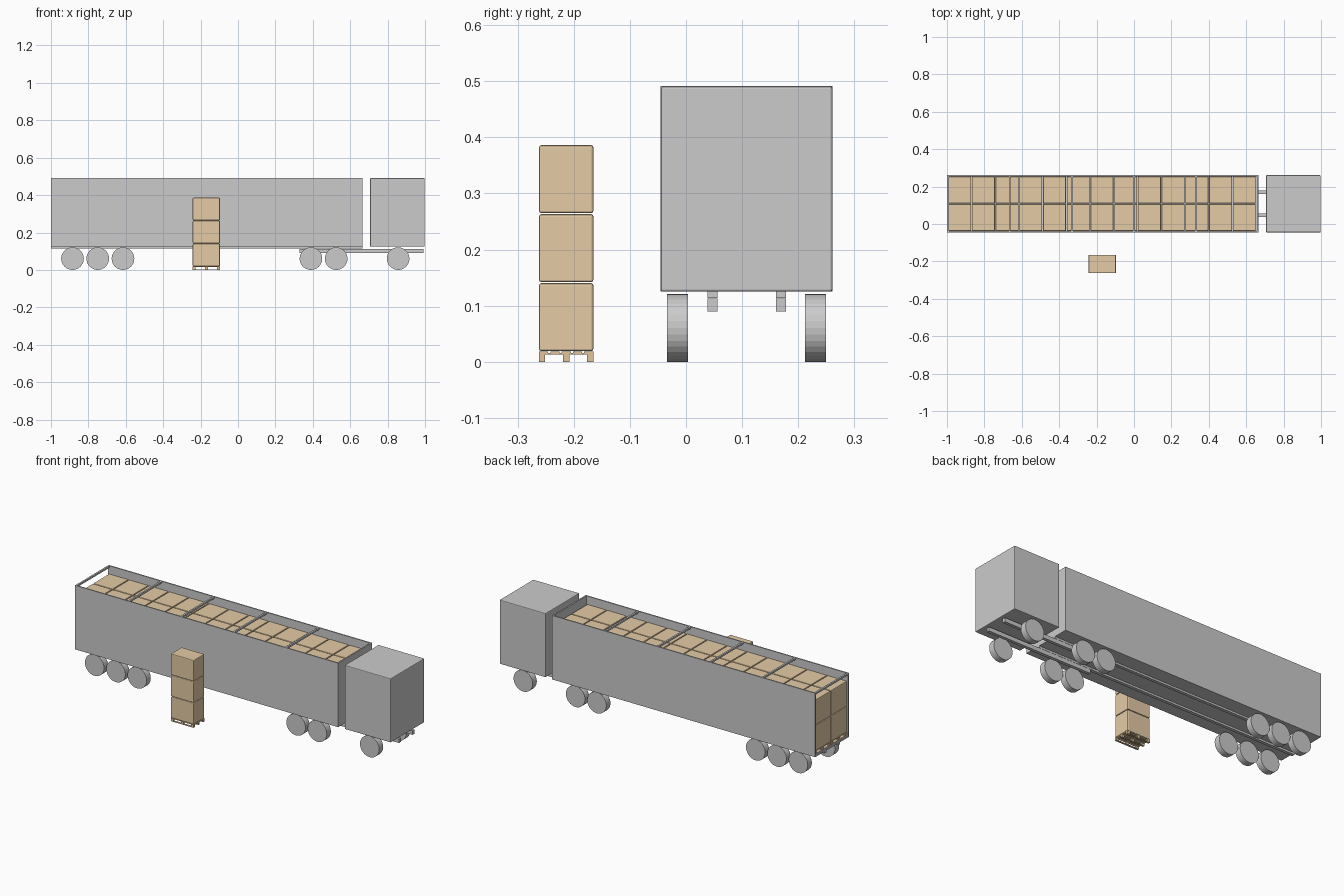
import bpy, bmesh, math
from mathutils import Matrix, Vector

if "Cube" in bpy.data.objects:
    bpy.data.objects.remove(bpy.data.objects["Cube"])

YC = 0.108            # centre line of the truck
card = bpy.data.materials.new("cardboard")
card.diffuse_color = (0.78, 0.6, 0.38, 1)
card.use_nodes = True
card.node_tree.nodes["Principled BSDF"].inputs["Base Color"].default_value = card.diffuse_color
wood = bpy.data.materials.new("wood")
wood.diffuse_color = (0.75, 0.56, 0.34, 1)
wood.use_nodes = True
wood.node_tree.nodes["Principled BSDF"].inputs["Base Color"].default_value = wood.diffuse_color


def boxes(name, bounds, mat=None, bevel=0.0, segs=2):
    """One object made of boxes, each given as (x0, x1, y0, y1, z0, z1)."""
    bm = bmesh.new()
    for x0, x1, y0, y1, z0, z1 in bounds:
        m = Matrix.Translation(((x0 + x1) / 2, (y0 + y1) / 2, (z0 + z1) / 2))
        m = m @ Matrix.Diagonal((x1 - x0, y1 - y0, z1 - z0, 1))
        bmesh.ops.create_cube(bm, size=1, matrix=m)
    if bevel:
        bmesh.ops.bevel(bm, geom=bm.edges[:], offset=bevel, segments=segs,
                        profile=0.5, affect='EDGES')
    me = bpy.data.meshes.new(name)
    bm.to_mesh(me)
    bm.free()
    ob = bpy.data.objects.new(name, me)
    bpy.context.collection.objects.link(ob)
    if mat:
        me.materials.append(mat)
    return ob


def spread(a, b, n, w):
    """n strips of width w evenly filling a..b"""
    return [(a + i * (b - a - w) / (n - 1), a + i * (b - a - w) / (n - 1) + w)
            for i in range(n)]


def pallet(name, x0, x1, y0, y1, z, along_x=True):
    """Nine-block pallet; top boards run along its long side."""
    parts = []
    u0, u1, v0, v1 = (x0, x1, y0, y1) if along_x else (y0, y1, x0, x1)

    def add(u, v, za, zb):
        b = (*u, *v) if along_x else (*v, *u)
        parts.append((*b, z + za, z + zb))
    for v in spread(v0, v1, 3, 0.011):
        add((u0, u1), v, 0, 0.003)                      # bottom boards
        for u in spread(u0, u1, 3, 0.016):
            add(u, v, 0.003, 0.013)                     # blocks
    for u in spread(u0, u1, 3, 0.016):
        add(u, (v0, v1), 0.013, 0.0155)                 # cross boards
    for v in spread(v0, v1, 5, (v1 - v0) * 0.17):
        add((u0, u1), v, 0.0155, 0.018)                 # top boards
    return boxes(name, parts, wood)


def stack(name, x0, x1, y0, y1, z, n, h, along_x):
    """Pallet with n cartons of height h on top"""
    pallet(name + "_pallet", x0, x1, y0, y1, z, along_x)
    boxes(name + "_cartons",
          [(x0, x1, y0, y1, z + 0.019 + i * h, z + 0.017 + (i + 1) * h)
           for i in range(n)], card, 0.004)


# cab
boxes("cab", [(0.706, 0.998, YC - 0.153, YC + 0.153, 0.125, 0.491)], None, 0.004)

# trailer body: floor, side walls, front wall
X0, X1, Y0, Y1, T = -1.0, 0.665, YC - 0.153, YC + 0.153, 0.007
boxes("trailer_floor", [(X0, X1, Y0 + T, Y1 - T, 0.125, 0.135)])
boxes("trailer_side_walls", [(X0, X1, Y0, Y0 + T, 0.125, 0.491),
                             (X0, X1, Y1 - T, Y1, 0.125, 0.491)])
boxes("trailer_front_wall", [(X1 - 0.008, X1, Y0 + T, Y1 - T, 0.135, 0.491)])

# open roof: cross bars, including the rear header
boxes("roof_bars", [(x - 0.005, x + 0.005, Y0 + T, Y1 - T, 0.481, 0.491)
                    for x in (-0.995, -0.664, -0.332, 0.0, 0.332)])

# chassis rails of trailer and tractor
rails = (YC - 0.061, YC + 0.061)
boxes("trailer_rails", [(X0, X1, y - 0.009, y + 0.009, 0.114, 0.125) for y in rails])
boxes("tractor_rails", [(0.33, 0.992, y - 0.009, y + 0.009, 0.09, 0.113) for y in rails])

# wheels
for i, x in enumerate((-0.885, -0.75, -0.615, 0.39, 0.525, 0.856)):
    for side, y in (("right", YC - 0.123), ("left", YC + 0.123)):
        bm = bmesh.new()
        m = Matrix.Translation((x, y, 0.0605)) @ Matrix.Rotation(math.pi / 2, 4, 'X')
        bmesh.ops.create_cone(bm, cap_ends=True, segments=32, radius1=0.0605,
                              radius2=0.0605, depth=0.037, matrix=m)
        me = bpy.data.meshes.new("wheel")
        bm.to_mesh(me)
        bm.free()
        bpy.context.collection.objects.link(
            bpy.data.objects.new(f"wheel_{i + 1}_{side}", me))

# load: thirteen rows of two pallets inside the trailer
for i in range(13):
    x = -0.993 + i * 0.1268
    for j, y in enumerate((YC - 0.145, YC + 0.002)):
        stack(f"load_{i + 1}_{j + 1}", x, x + 0.122, y, y + 0.143, 0.135, 2, 0.147, False)

# single pallet standing beside the truck
stack("loose", -0.242, -0.097, -0.262, -0.165, 0.0, 3, 0.123, True)
